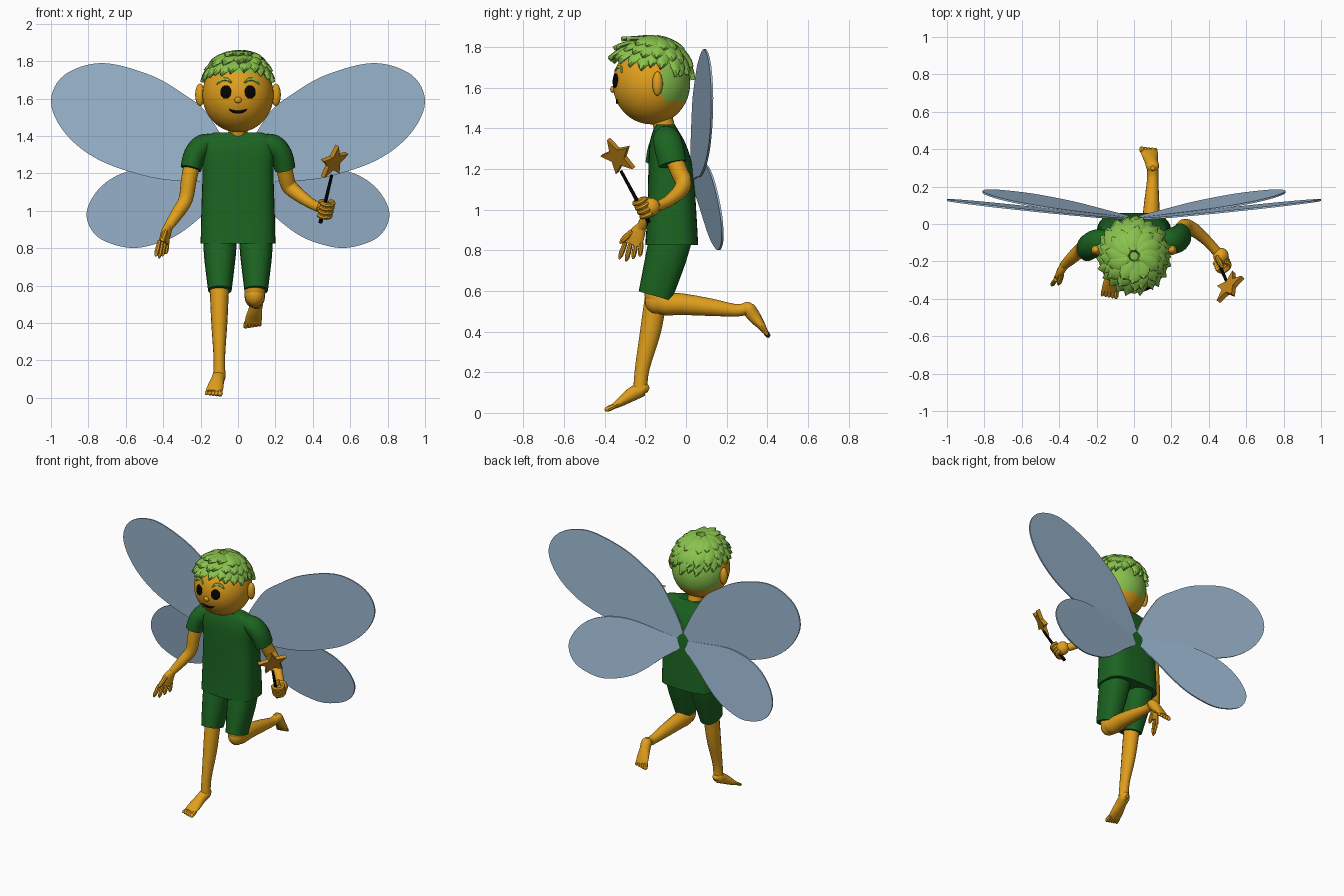
import bpy, bmesh, math, random
from mathutils import Vector, Matrix

random.seed(4)
if "Cube" in bpy.data.objects:
    bpy.data.objects.remove(bpy.data.objects["Cube"], do_unlink=True)


def material(name, *srgb):
    """Flat material from 0-255 display values, stored as linear colour."""
    colour = [(c / 255) ** 2.2 for c in srgb] + [1]
    mat = bpy.data.materials.new(name)
    mat.use_nodes = True
    mat.diffuse_color = colour
    mat.node_tree.nodes["Principled BSDF"].inputs["Base Color"].default_value = colour
    return mat


skin = material("warm skin", 224, 158, 34)
leaf = material("leaf green hair", 136, 194, 78)
cloth = material("dark green cloth", 33, 100, 38)
black = material("black", 14, 12, 14)
wing_blue = material("pale blue wing", 156, 184, 209)
gold = material("dull gold", 196, 134, 34)


def finish(name, bm, *mats):
    bmesh.ops.recalc_face_normals(bm, faces=bm.faces)
    mesh = bpy.data.meshes.new(name)
    bm.to_mesh(mesh)
    bm.free()
    obj = bpy.data.objects.new(name, mesh)
    bpy.context.collection.objects.link(obj)
    for mat in mats:
        mesh.materials.append(mat)
    bpy.ops.object.select_all(action='DESELECT')
    obj.select_set(True)
    bpy.context.view_layer.objects.active = obj
    bpy.ops.object.shade_smooth_by_angle(angle=math.radians(40))
    return obj


def spline(pts, steps, closed=False):
    """Catmull-Rom interpolation of tuples of any length."""
    n, out = len(pts), []
    for i in range(n if closed else n - 1):
        pick = [(i + k) % n if closed else min(max(i + k, 0), n - 1) for k in (-1, 0, 1, 2)]
        a, b, c, d = (pts[p] for p in pick)
        for s in range(steps):
            t = s / steps
            out.append([q + t / 2 * (r - p + t * (2*p - 5*q + 4*r - w + t * (3*(q - r) + w - p)))
                        for p, q, r, w in zip(a, b, c, d)])
    return out if closed else out + [list(pts[-1])]


def loft(name, pts, mat, sides=16, hint=(1, 0, 0), power=2, steps=4, level=False):
    """Skin a path of (x, y, z, half_width, half_depth) stations."""
    path = spline(pts, steps)
    bm, rings = bmesh.new(), []
    for i, p in enumerate(path):
        ahead, behind = path[min(i + 1, len(path) - 1)], path[max(i - 1, 0)]
        t = Vector((0, 0, 1)) if level else (Vector(ahead[:3]) - Vector(behind[:3])).normalized()
        a = Vector(hint)
        a = (a - t * a.dot(t)).normalized()
        b, ring = t.cross(a), []
        for k in range(sides):
            ang = math.tau * k / sides
            c, s = math.cos(ang), math.sin(ang)
            u = math.copysign(abs(c) ** (2 / power), c) * max(p[3], .002)
            v = math.copysign(abs(s) ** (2 / power), s) * max(p[4], .002)
            ring.append(bm.verts.new(Vector(p[:3]) + a * u + b * v))
        rings.append(ring)
    for r, q in zip(rings, rings[1:]):
        for k in range(sides):
            bm.faces.new((r[k], r[k - 1], q[k - 1], q[k]))
    bm.faces.new(rings[0])
    bm.faces.new(rings[-1])
    return finish(name, bm, mat)


def ellipsoid(name, centre, radii, *mats, segs=20, normal=None, rule=None):
    bm = bmesh.new()
    bmesh.ops.create_uvsphere(bm, u_segments=segs, v_segments=segs * 2 // 3, radius=1)
    turn = Vector(normal).to_track_quat('Y', 'Z').to_matrix().to_4x4() if normal else Matrix()
    bm.transform(Matrix.Translation(centre) @ turn @ Matrix.Diagonal((*radii, 1)))
    if rule:
        for f in bm.faces:
            f.material_index = int(rule(f.calc_center_median()))
    return finish(name, bm, *mats)


def digit(name, start, end, r, mat=skin):
    """Round-tipped straight finger or toe."""
    a, b = Vector(start), Vector(end)
    loft(name, [(*a.lerp(b, t), r * k, r * k) for t, k in
                ((0, .8), (.4, 1), (.8, .9), (1, .3))], mat, 8, (.3, 1, .1), steps=2)


# Head with painted scalp
HEAD, HR = Vector((0, -.17, 1.62)), Vector((.19, .19, .2))
ellipsoid("head", HEAD, HR, skin, leaf, segs=56,
          rule=lambda c: c.z > 1.74 or (c.y > -.12 and c.z > 1.53))


def face_point(x, z, lift=0):
    k = 1 - (x / HR.x) ** 2 - ((z - HEAD.z) / HR.z) ** 2
    return x, HEAD.y - HR.y * math.sqrt(k) - lift, z


# Face and ears
for side, s in (("left", 1), ("right", -1)):
    p = Vector(face_point(s * .065, 1.635))
    ellipsoid(side + "_eye", p, (.031, .008, .036), black, normal=p - HEAD)
    loft(side + "_eyebrow", [(*face_point(s * x, z), r, .007) for x, z, r in
         ((.035, 1.685, .005), (.06, 1.703, .009), (.09, 1.698, .009), (.112, 1.675, .003))],
         leaf, 8, (0, .3, 1))
    ellipsoid(side + "_ear", (s * .203, -.14, 1.62), (.026, .026, .06), skin)
loft("mouth", [(*face_point(x, z), r, .006) for x, z, r in
     ((-.048, 1.542, .002), (-.024, 1.532, .008), (0, 1.529, .01), (.024, 1.532, .008),
      (.048, 1.542, .002))], black, 8, (0, 0, 1))
ellipsoid("nose", (0, -.36, 1.592), (.019, .013, .017), skin)


# Layered hair locks sweeping out from the crown
def lock(name, az, reach, lift, width):
    pts = []
    for t, w in ((0, .5), (.3, .9), (.6, 1), (.85, .7), (1, .06)):
        th, ph = .12 + (reach - .12) * t, az + .3 * (1 - t)
        k = lift + (.2 * t * t * max(0, -math.sin(az)) ** 2)
        d = Vector((math.sin(th) * math.cos(ph), math.sin(th) * math.sin(ph), math.cos(th)))
        pts.append((*(HEAD + d * HR.x * k + Vector((0, 0, .008))), width * w, .013))
    loft(name, pts, leaf, 6, (-math.sin(az), math.cos(az), 0), steps=2)


for layer, (count, low, lift, width) in enumerate(
        ((22, 1, 1.05, .042), (17, .8, 1.1, .044), (12, .55, 1.14, .042))):
    for i in range(count):
        az = math.tau * (i + random.uniform(-.25, .25)) / count + layer * .2
        reach = 1.27 + .2 * math.sin(az) + random.uniform(-.08, .08)
        lock(f"hair_lock_{layer}_{i}", az, reach * low, lift + random.uniform(0, .03), width)

# Neck, shirt and sleeves
loft("neck", [(0, -.1, 1.36, .06, .055), (0, -.11, 1.42, .052, .052),
              (0, -.13, 1.48, .055, .055)], skin)
loft("shirt", [(0, -.07, .825, .2, .13), (0, -.07, 1, .196, .12), (0, -.075, 1.2, .19, .11),
               (0, -.09, 1.32, .195, .09), (0, -.1, 1.39, .185, .062),
               (0, -.1, 1.418, .13, .045)], cloth, 36, power=3.2, level=True)
for side, s, y in (("left", 1, -.065), ("right", -1, -.13)):
    loft(side + "_sleeve", [(s * .12, -.1, 1.365, .05, .045), (s * .185, -.095, 1.35, .068, .06),
         (s * .23, (y - .1) / 2, 1.3, .072, .06), (s * .252, y, 1.225, .07, .056)],
         cloth, 20, (0, 1, 0))

# Shorts and legs
for side, s in (("left", 1), ("right", -1)):
    loft(side + "_shorts_leg", [(s * .095, -.07, .88, .09, .105), (s * .097, -.1, .76, .085, .1),
                                (s * .097, -.152, .575, .063, .084)], cloth, 20, power=2.4)
loft("right_leg", [(-.1, -.13, .65, .055, .058), (-.1, -.15, .55, .05, .055),
                   (-.1, -.175, .4, .043, .051), (-.1, -.215, .22, .031, .036),
                   (-.1, -.225, .12, .033, .034)], skin)
loft("left_leg", [(.09, -.135, .66, .054, .058), (.09, -.15, .585, .055, .055),
                  (.09, -.115, .54, .055, .057), (.09, -.02, .535, .05, .053),
                  (.095, .12, .52, .04, .043), (.1, .24, .505, .03, .031),
                  (.1, .29, .51, .032, .03)], skin)
ellipsoid("left_knee", (.09, -.145, .55), (.054, .058, .062), skin)


# Feet with five toes each
def foot(side, pts, tip, out):
    loft(side + "_foot", pts, skin)
    ball, tip = Vector(pts[-1][:3]), Vector(tip)
    for i in range(5):
        off = Vector((out * (i - 2) * .019, 0, 0))
        back = (ball - tip) * (.09 * i)
        digit(f"{side}_toe_{i}", ball + off * .9 + (ball - tip) * .3, tip + off + back,
              .014 - .001 * i)


foot("right", [(-.098, -.185, .11, .012, .012), (-.1, -.21, .118, .034, .034),
               (-.11, -.265, .092, .036, .034), (-.122, -.32, .055, .044, .023),
               (-.13, -.36, .03, .044, .013)], (-.135, -.4, .013), -1)
foot("left", [(.1, .3, .545, .012, .012), (.1, .305, .52, .034, .032),
              (.093, .335, .475, .036, .032), (.085, .37, .43, .044, .021),
              (.08, .39, .4, .044, .013)], (.076, .41, .372), 1)

# Right arm with open hand
loft("right_arm", [(-.235, -.11, 1.29, .045, .045), (-.262, -.125, 1.17, .042, .042),
                   (-.28, -.135, 1.06, .038, .038), (-.325, -.175, .985, .034, .034),
                   (-.375, -.222, .91, .024, .024)], skin)
loft("right_palm", [(-.37, -.218, .92, .024, .022), (-.385, -.24, .88, .042, .022),
                    (-.398, -.258, .83, .045, .018)], skin, hint=(.5, 1, 0))
for i in range(4):
    off = Vector((.014, .026, 0)) * (i - 1.5)
    root = Vector((-.398, -.258, .84)) + off
    digit(f"right_finger_{i}", root, root + off * .3 + Vector((-.015, -.02, -.095 + .012 * abs(i - 1))), .013)
digit("right_thumb", (-.385, -.265, .895), (-.405, -.325, .835), .015)

# Left arm with a fist closed around the wand
loft("left_arm", [(.235, -.075, 1.29, .045, .045), (.255, -.035, 1.19, .043, .043),
                  (.275, -.012, 1.13, .042, .04), (.325, -.035, 1.085, .036, .036),
                  (.39, -.09, 1.04, .028, .028), (.44, -.145, 1.015, .026, .026)], skin, hint=(0, 0, 1))
ellipsoid("left_palm", (.465, -.172, 1.012), (.042, .045, .046), skin)
grip = Vector((.458, -.222, 1.01))
axis = Vector((.055, -.125, .23)).normalized()
side_dir = Vector((.85, .5, 0))
side_dir = (side_dir - axis * side_dir.dot(axis)).normalized()
front_dir = side_dir.cross(axis)
for i in range(4):
    base = grip + axis * (.025 * (i - 1.5)) + Vector((.012, .012, 0))
    curl = []
    for k in range(6):
        ang = math.radians(-50 + 48 * k)
        curl.append((*(base + side_dir * math.cos(ang) * .034 + front_dir * math.sin(ang) * .026), .013, .013))
    loft(f"left_finger_{i}", curl, skin, 8, axis, steps=2)
digit("left_thumb", (.44, -.17, 1.05), (.475, -.235, 1.05), .014)

# Wand and star
low, high = grip - axis * .085, grip + axis * .21
loft("wand_stick", [(*low, .011, .011), (*high, .008, .008)], black, 10)
across = Vector((.62, .78, 0))
across = (across - axis * across.dot(axis)).normalized()
normal, centre = across.cross(axis), Vector((.51, -.335, 1.262))
bm = bmesh.new()
outline = []
for k in range(10):
    r, ang = (.045 if k % 2 else .1), math.tau * k / 10
    outline.append(bm.verts.new(centre - normal * .013 + across * r * math.sin(ang) + axis * r * math.cos(ang)))
grown = bmesh.ops.extrude_face_region(bm, geom=[bm.faces.new(outline)])["geom"]
bmesh.ops.translate(bm, vec=normal * .026, verts=[v for v in grown if isinstance(v, bmesh.types.BMVert)])
finish("wand_star", bm, gold)

# Wings: (x, z) outlines on leaning planes, mirrored
UPPER = [(0, 1.18), (.15, 1.5), (.3, 1.63), (.48, 1.73), (.73, 1.79), (.93, 1.725), (1, 1.58),
         (.92, 1.41), (.74, 1.27), (.47, 1.18), (.25, 1.16)]
LOWER = [(0, 1.15), (.2, 1.205), (.42, 1.235), (.62, 1.2), (.75, 1.11), (.81, .98), (.75, .86),
         (.59, .803), (.45, .82), (.31, .88), (.15, 1.01)]
for part, shape, lean, tilt in (("upper", UPPER, .114, -.03), ("lower", LOWER, .146, -.14)):
    for side, s in (("left", 1), ("right", -1)):
        bm = bmesh.new()
        rim = [bm.verts.new((s * x, .022 + lean * x + tilt * (z - 1.17), z))
               for x, z in spline(shape, 6, True)]
        grown = bmesh.ops.extrude_face_region(bm, geom=[bm.faces.new(rim)])["geom"]
        bmesh.ops.translate(bm, vec=(0, .01, 0), verts=[v for v in grown if isinstance(v, bmesh.types.BMVert)])
        finish(f"{side}_{part}_wing", bm, wing_blue)
